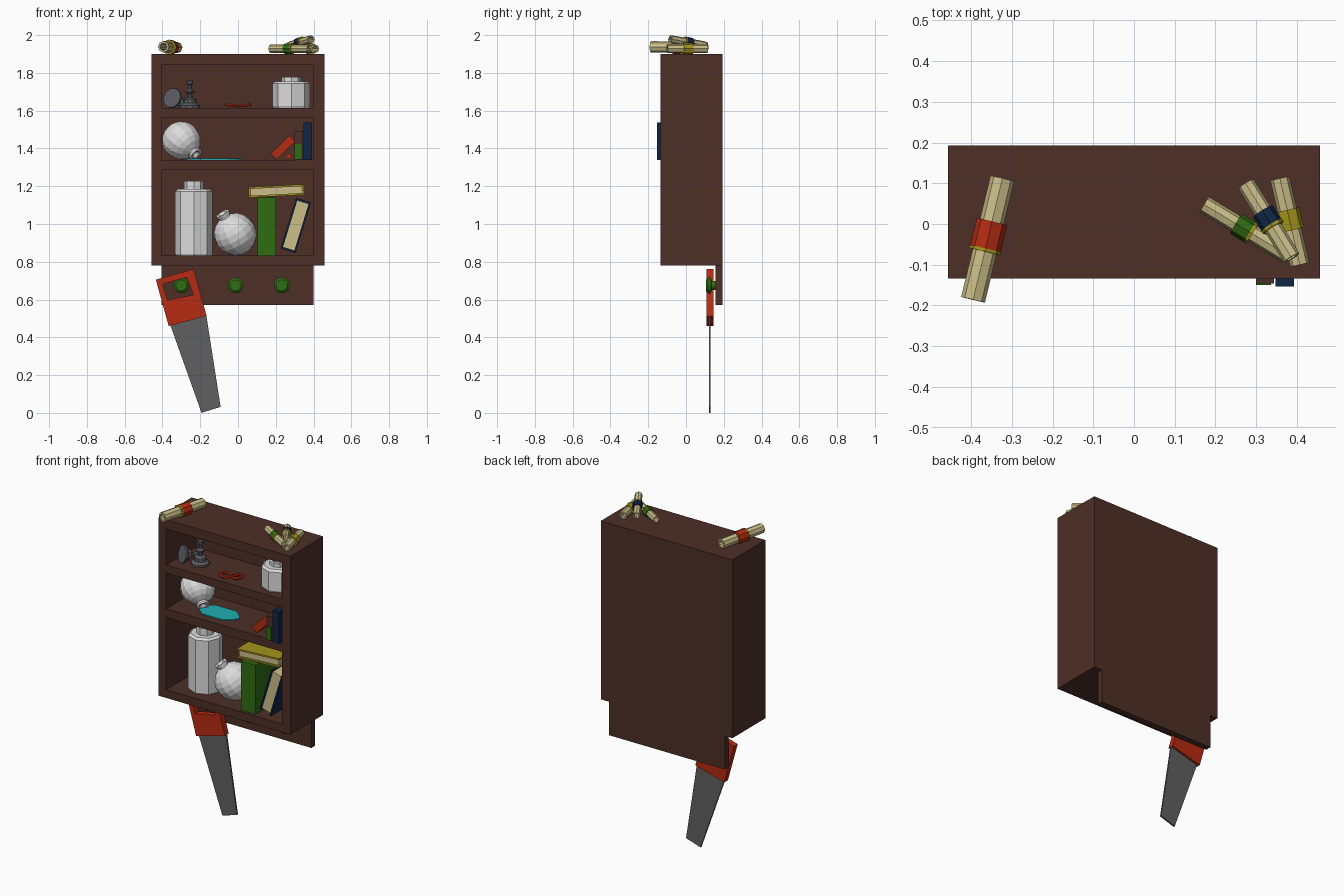
import bpy, bmesh, math
from mathutils import Vector, Matrix

if "Cube" in bpy.data.objects:
    bpy.data.objects.remove(bpy.data.objects["Cube"])


def material(name, rgb):
    m = bpy.data.materials.new(name)
    m.diffuse_color = (*rgb, 1)
    m.use_nodes = True
    m.node_tree.nodes["Principled BSDF"].inputs["Base Color"].default_value = m.diffuse_color
    return m


WOOD = material("dark_wood", (0.075, 0.029, 0.020))
RED = material("red", (0.47, 0.024, 0.006))
STEEL = material("saw_steel", (0.115, 0.115, 0.115))
IRON = material("dark_iron", (0.10, 0.105, 0.12))
GREEN = material("green", (0.03, 0.15, 0.006))
NAVY = material("navy", (0.005, 0.018, 0.06))
PAPER = material("paper", (0.60, 0.52, 0.25))
YELLOW = material("mustard", (0.38, 0.30, 0.012))
TEAL = material("teal", (0.015, 0.42, 0.43))
WHITE = material("white_glaze", (0.72, 0.72, 0.73))


def finish(name, bm, mat, matrix=Matrix.Identity(4)):
    bmesh.ops.recalc_face_normals(bm, faces=bm.faces)
    me = bpy.data.meshes.new(name)
    bm.to_mesh(me)
    bm.free()
    me.materials.append(mat)
    ob = bpy.data.objects.new(name, me)
    ob.matrix_world = matrix
    bpy.context.collection.objects.link(ob)
    return ob


def box(name, lo, hi, mat, matrix=Matrix.Identity(4)):
    bm = bmesh.new()
    lo, hi = Vector(lo), Vector(hi)
    size = hi - lo
    bmesh.ops.create_cube(bm, size=1, matrix=Matrix.Translation((lo + hi) / 2) @ Matrix.Diagonal((*size, 1)))
    return finish(name, bm, mat, matrix)


def lathe(name, profile, mat, loc, axis=(0, 0, 1), n=8, closed=False):
    """Revolve (radius, height) points around an axis starting at loc."""
    bm = bmesh.new()
    rings = []
    for r, h in profile:
        if r == 0:
            rings.append([bm.verts.new((0, 0, h))] * n)
        else:
            rings.append([bm.verts.new((r * math.cos(i * math.tau / n), r * math.sin(i * math.tau / n), h))
                          for i in range(n)])
    pairs = list(zip(rings, rings[1:]))
    if closed:
        pairs.append((rings[-1], rings[0]))
    for a, b in pairs:
        for i in range(n):
            j = (i + 1) % n
            bm.faces.new(list(dict.fromkeys((a[i], a[j], b[j], b[i]))))
    rot = Vector(axis).to_track_quat('Z', 'Y').to_matrix().to_4x4()
    return finish(name, bm, mat, Matrix.Translation(loc) @ rot)


def prism(name, points, y0, y1, mat):
    """Extrude an (x, z) outline along y."""
    bm = bmesh.new()
    f = bm.faces.new([bm.verts.new((x, y0, z)) for x, z in points])
    g = bmesh.ops.extrude_face_region(bm, geom=[f])["geom"]
    bmesh.ops.translate(bm, vec=(0, y1 - y0, 0), verts=[v for v in g if isinstance(v, bmesh.types.BMVert)])
    return finish(name, bm, mat)


# Cabinet: sides, boards and back
F, B = -0.134, 0.193
box("left_side", (-0.457, F, 0.78), (-0.405, B, 1.90), WOOD)
box("right_side", (0.40, F, 0.78), (0.457, B, 1.90), WOOD)
for name, z0, z1 in (("bottom_board", 0.78, 0.832), ("lower_shelf", 1.285, 1.34),
                     ("upper_shelf", 1.565, 1.615), ("top_board", 1.842, 1.90)):
    box(name, (-0.405, F, z0), (0.40, B, z1), WOOD)
box("back_panel", (-0.405, 0.157, 0.57), (0.40, B, 1.85), WOOD)

# Pegs below the cabinet
for i, x in enumerate((-0.30, -0.013, 0.232)):
    lathe(f"peg_{i}", [(0, 0), (0.024, 0), (0.024, 0.022), (0.042, 0.026), (0.042, 0.042), (0.03, 0.052), (0, 0.052)],
          GREEN, (x, 0.158, 0.675), (0, -1, 0), n=12)

# Saw: handle frame with a hole, and tapered blade
outer = [(-0.435, 0.705), (-0.235, 0.762), (-0.166, 0.513), (-0.367, 0.46)]
inner = [(-0.398, 0.682), (-0.272, 0.718), (-0.235, 0.625), (-0.373, 0.598)]
bm = bmesh.new()
loops = [[bm.verts.new((x, y, z)) for x, z in pts]
         for pts, y in ((outer, 0.108), (inner, 0.108), (inner, 0.145), (outer, 0.145))]
for k in range(4):
    a, b = loops[k], loops[(k + 1) % 4]
    for i in range(4):
        j = (i + 1) % 4
        bm.faces.new((a[i], a[j], b[j], b[i]))
finish("saw_handle", bm, RED)
prism("saw_blade", [(-0.362, 0.475), (-0.169, 0.525), (-0.092, 0.032), (-0.193, 0.0)], 0.121, 0.131, STEEL)


# Paper scrolls with coloured bands on top of the cabinet
def scroll(name, p, q, r, band, mat):
    p, q = Vector(p), Vector(q)
    d = q - p
    L = d.length
    lathe(name, [(r, 0), (r, L), (r * 0.65, L), (r * 0.65, 0)], PAPER, p, d, closed=True)
    w, rb = band, r * 1.28
    m = p + d.normalized() * (L * 0.53 - w / 2)
    lathe(name + "_band", [(r * 0.95, 0), (rb, 0), (rb, w), (r * 0.95, w)], mat, m, d, closed=True)
    lathe(name + "_trim", [(r * 0.95, 0), (rb * 1.04, 0), (rb * 1.04, 0.008), (r * 0.95, 0.008)],
          YELLOW, m - d.normalized() * 0.006, d, closed=True)


scroll("scroll_left", (-0.395, -0.186, 1.938), (-0.323, 0.112, 1.934), 0.030, 0.07, RED)
scroll("scroll_green", (0.375, -0.075, 1.928), (0.172, 0.048, 1.928), 0.022, 0.042, GREEN)
scroll("scroll_navy", (0.387, -0.083, 1.978), (0.275, 0.098, 1.945), 0.022, 0.042, NAVY)
scroll("scroll_mustard", (0.407, -0.10, 1.928), (0.358, 0.112, 1.928), 0.024, 0.045, YELLOW)


# Jars
def jar(name, x, y, z, body, total):
    lathe(name, [(0, 0), (0.094, 0), (0.099, 0.01), (0.099, body - 0.012), (0.085, body),
                 (0.052, body), (0.052, total), (0.036, total), (0.036, body), (0, body)],
          WHITE, (x, y, z))


jar("tall_jar", -0.234, 0.01, 0.832, 0.352, 0.396)
jar("short_jar", 0.282, 0.0, 1.615, 0.14, 0.162)


# Round flasks with a short neck
def flask(name, loc, r, axis):
    prof = [(0, -r)] + [(r * math.cos(math.radians(a)), r * math.sin(math.radians(a)))
                        for a in range(-68, 69, 17)]
    prof += [(0.030, r * 0.97), (0.030, r * 1.08), (0.038, r * 1.08), (0.038, r * 1.2), (0.024, r * 1.2), (0, r * 0.97)]
    lathe(name, prof, WHITE, loc, axis, n=14)


flask("lower_flask", (-0.015, -0.015, 0.946), 0.113, (-0.5, -0.3, 0.82))
flask("fallen_flask", (-0.30, 0.03, 1.442), 0.102, (0.62, -0.45, -0.60))

# Spilled liquid
bm = bmesh.new()
wob = (1, 0.9, 1.0, 0.85, 1.0, 0.95, 1.0, 0.88, 1.0, 0.9, 1.0, 0.94)
ring = [bm.verts.new((-0.125 + 0.145 * w * math.cos(i * math.tau / 12),
                      -0.01 + 0.08 * w * math.sin(i * math.tau / 12), 1.34)) for i, w in enumerate(wob)]
f = bm.faces.new(ring)
g = bmesh.ops.extrude_face_region(bm, geom=[f])["geom"]
bmesh.ops.translate(bm, vec=(0, 0, 0.006), verts=[v for v in g if isinstance(v, bmesh.types.BMVert)])
finish("spilled_liquid", bm, TEAL)

# Candlesticks: one standing, one lying
stick = [(0, 0), (0.054, 0), (0.054, 0.012), (0.036, 0.025), (0.034, 0.045), (0.014, 0.055), (0.012, 0.075),
         (0.024, 0.08), (0.024, 0.09), (0.012, 0.10), (0.010, 0.12), (0.018, 0.125), (0.016, 0.145), (0, 0.145)]
lathe("standing_candlestick", stick, IRON, (-0.255, -0.01, 1.615), n=10)
lathe("lying_candlestick", stick, IRON, (-0.35, -0.055, 1.668), (0.5, 0.8, -0.25), n=10)

# Pair of linked rings
for i, (x, tilt) in enumerate(((-0.035, 0.12), (0.035, -0.12))):
    ring = [(0.030 + 0.009 * math.cos(a * math.tau / 6), 0.008 * math.sin(a * math.tau / 6)) for a in range(6)]
    lathe(f"small_ring_{i}", ring, RED, (x, -0.07 + 0.02 * i, 1.628), (tilt, 0, 1), n=10, closed=True)


# Books: covers with a spine at the back and pages facing front
def book(name, centre, size, angle, mat):
    m = Matrix.Translation(centre) @ Matrix.Rotation(math.radians(angle), 4, 'Y')
    w, d, h = (s / 2 for s in size)
    t = 0.010
    if w < h:
        box(name + "_cover_a", (-w, -d, -h), (-w + t, d, h), mat, m)
        box(name + "_cover_b", (w - t, -d, -h), (w, d, h), mat, m)
    else:
        box(name + "_cover_a", (-w, -d, -h), (w, d, -h + t), mat, m)
        box(name + "_cover_b", (-w, -d, h - t), (w, d, h), mat, m)
    box(name + "_spine", (-w, d - t, -h), (w, d, h), mat, m)
    box(name + "_pages", (-w + t, -d + 0.008, -h + t), (w - t, d - t, h - t), PAPER, m)


book("leaning_book", (0.306, -0.015, 0.992), (0.083, 0.19, 0.28), 17, NAVY)
book("flat_book", (0.203, 0.005, 1.175), (0.295, 0.19, 0.056), -3, YELLOW)
box("green_book", (0.102, -0.115, 0.832), (0.202, 0.08, 1.14), GREEN)

# Small books on the middle shelf
box("navy_book", (0.347, -0.153, 1.34), (0.393, 0.05, 1.538), NAVY)
box("brown_book", (0.30, -0.146, 1.34), (0.343, 0.05, 1.49), WOOD)
box("green_label", (0.30, -0.150, 1.345), (0.336, -0.145, 1.423), GREEN)
box("red_book", (-0.068, -0.08, -0.022), (0.068, 0.08, 0.022), RED,
    Matrix.Translation((0.238, -0.03, 1.405)) @ Matrix.Rotation(math.radians(-44), 4, 'Y'))
lathe("red_rod", [(0, 0), (0.015, 0), (0.015, 0.12), (0, 0.12)], RED, (0.268, -0.09, 1.358), (0, 1, 0))
